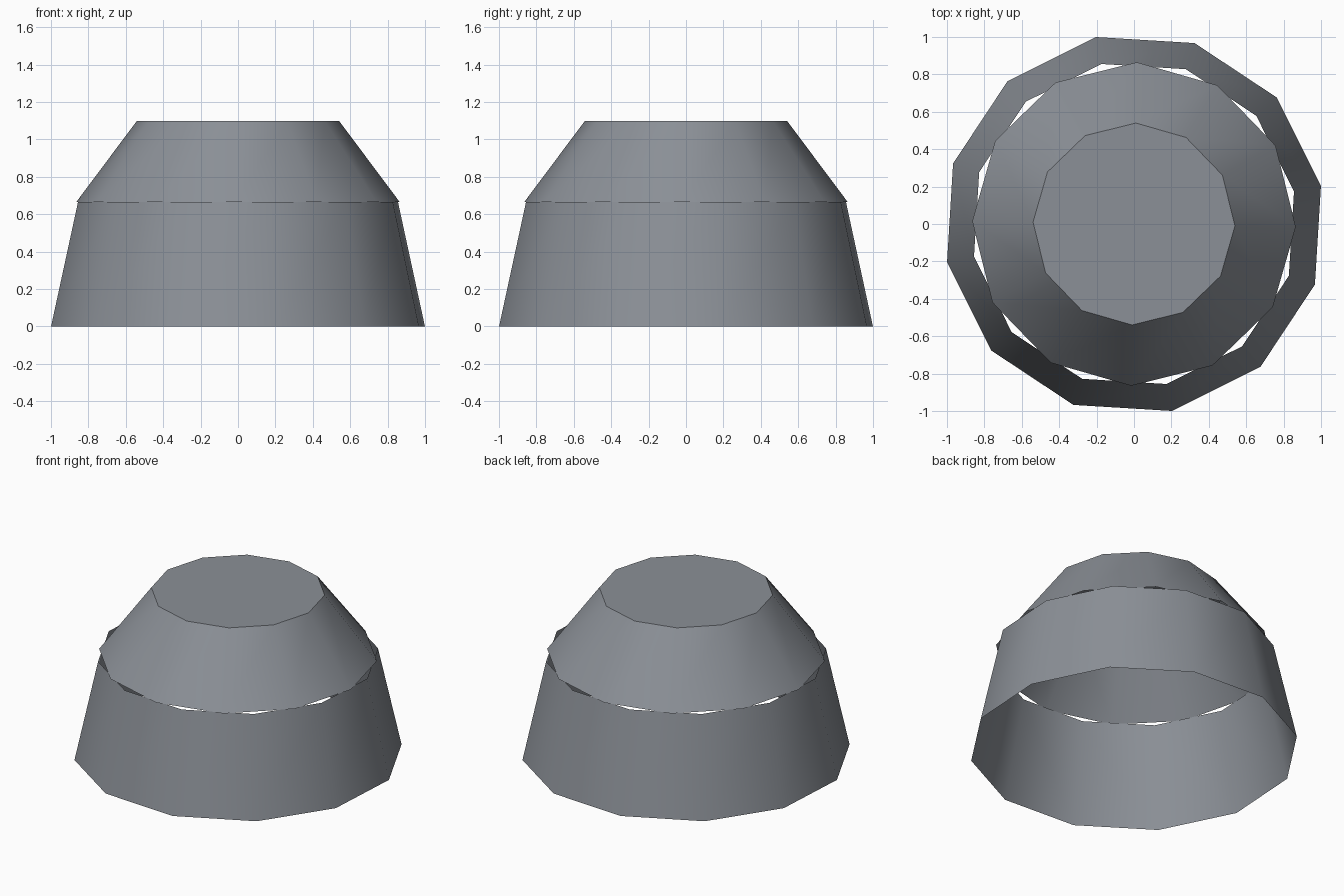
import bpy
import bmesh
import math

if "Cube" in bpy.data.objects:
    bpy.data.objects.remove(bpy.data.objects["Cube"], do_unlink=True)

SIDES = 12

# Single slate grey material
grey = bpy.data.materials.new("slate_grey")
colour = (0.26, 0.28, 0.31, 1.0)
grey.diffuse_color = colour
grey.use_nodes = True
bsdf = next(n for n in grey.node_tree.nodes if n.type == "BSDF_PRINCIPLED")
bsdf.inputs["Base Color"].default_value = colour
bsdf.inputs["Roughness"].default_value = 0.7


def shell(name, r_low, z_low, r_high, z_high, turn, capped):
    """Open-bottomed tapered ring, optionally closed on top."""
    bm = bmesh.new()
    angles = [math.radians(turn) + math.tau * i / SIDES for i in range(SIDES)]
    low, high = [
        [bm.verts.new((r * math.cos(a), r * math.sin(a), z)) for a in angles]
        for r, z in ((r_low, z_low), (r_high, z_high))
    ]
    for i in range(SIDES):
        j = (i + 1) % SIDES
        bm.faces.new((low[i], low[j], high[j], high[i]))
    if capped:
        bm.faces.new(high)
    mesh = bpy.data.meshes.new(name)
    bm.to_mesh(mesh)
    bm.free()
    mesh.materials.append(grey)
    obj = bpy.data.objects.new(name, mesh)
    bpy.context.collection.objects.link(obj)

    # Smooth walls, crisp rim around the cap
    bpy.ops.object.select_all(action="DESELECT")
    obj.select_set(True)
    bpy.context.view_layer.objects.active = obj
    bpy.ops.object.shade_smooth_by_angle(angle=math.radians(40))
    return obj


# Wide skirt open at both ends, and the overlapping lid above it
shell("lower_skirt", 1.02, 0.0, 0.873, 0.665, 11.5, False)
shell("upper_lid", 0.865, 0.665, 0.54, 1.10, -1.0, True)
